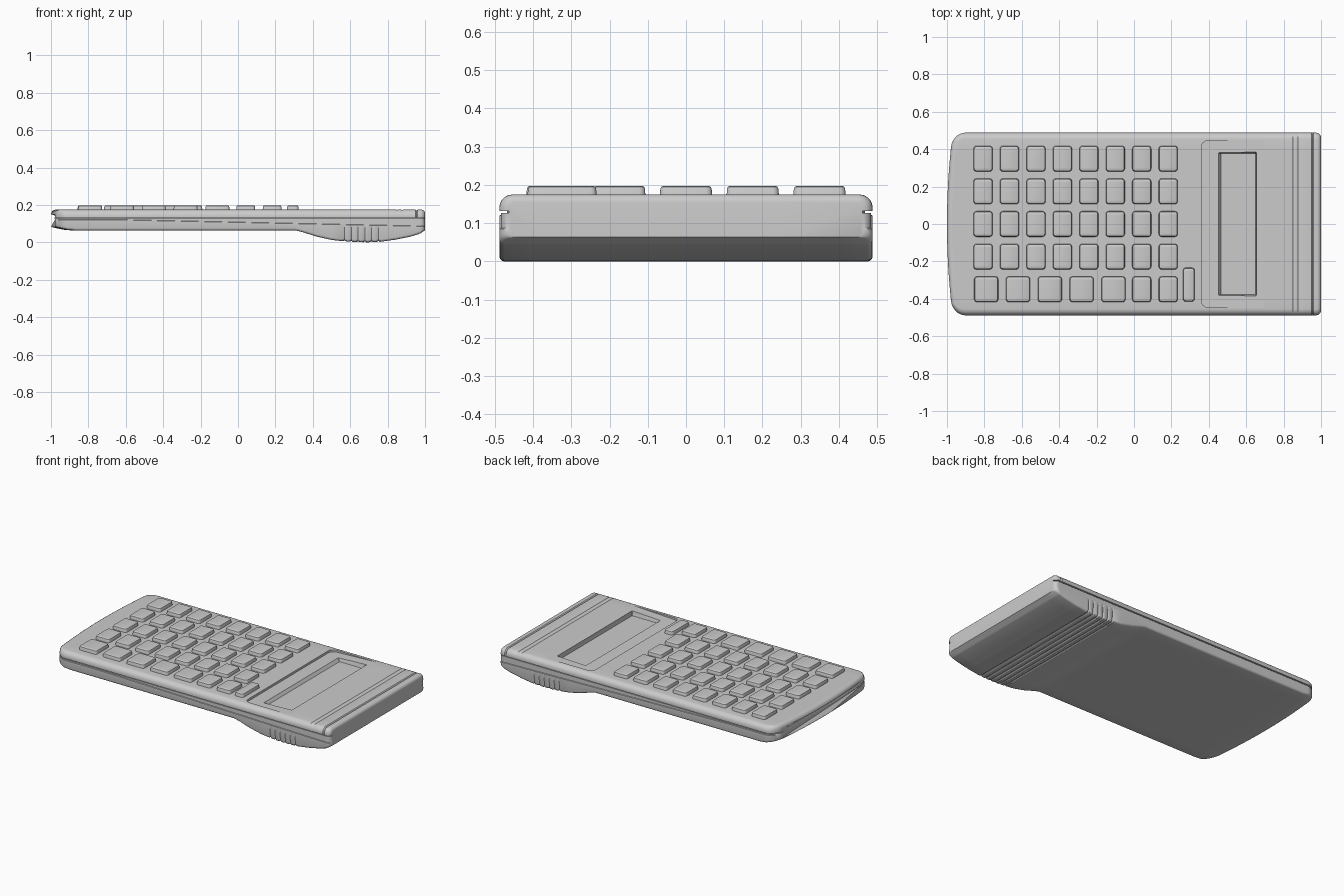
import bpy, bmesh
from math import sin, cos, pi, sqrt

if "Cube" in bpy.data.objects:
    bpy.data.objects.remove(bpy.data.objects["Cube"])

TOP, HALF_W = 0.175, 0.488


def loft(name, loops):
    """Skin a list of equal-length closed loops and cap both ends."""
    bm = bmesh.new()
    rings = [[bm.verts.new(p) for p in loop] for loop in loops]
    n = len(rings[0])
    for a, b in zip(rings, rings[1:]):
        for i in range(n):
            j = (i + 1) % n
            bm.faces.new((a[i], a[j], b[j], b[i]))
    caps = [bm.faces.new(rings[0]), bm.faces.new(rings[-1])]
    bmesh.ops.triangulate(bm, faces=caps, ngon_method='BEAUTY')
    bmesh.ops.recalc_face_normals(bm, faces=bm.faces)
    me = bpy.data.meshes.new(name)
    bm.to_mesh(me)
    bm.free()
    ob = bpy.data.objects.new(name, me)
    bpy.context.collection.objects.link(ob)
    return ob


def rounded_rect(x0, x1, y0, y1, r, z, seg=4):
    """Rounded rectangle loop; z is a function of x."""
    pts = []
    for cx, cy, a0 in ((x1 - r, y1 - r, 0), (x0 + r, y1 - r, 1),
                       (x0 + r, y0 + r, 2), (x1 - r, y0 + r, 3)):
        for k in range(seg + 1):
            a = (a0 + k / seg) * pi / 2
            x, y = cx + r * cos(a), cy + r * sin(a)
            pts.append((x, y, z(x)))
    return pts


def smooth(ob, angle=0.55):
    bpy.ops.object.select_all(action='DESELECT')
    ob.select_set(True)
    bpy.context.view_layer.objects.active = ob
    bpy.ops.object.shade_smooth_by_angle(angle=angle)


# ---- body: cross-sections lofted along x ----
BELLY = [(-1, .083), (-.97, .075), (-.93, .067), (-.88, .063), (.31, .063),
         (.35, .053), (.42, .031), (.5, .013), (.57, .005), (.63, .001),
         (.69, 0), (.76, .003), (.84, .014), (.92, .030), (.97, .045), (1, .064)]
TOP_GROOVES = (.85, .878, .955)
RIBS = [.57 + .036 * i for i in range(6)]


def belly(x):
    for (xa, za), (xb, zb) in zip(BELLY, BELLY[1:]):
        if x <= xb:
            return za + (zb - za) * (x - xa) / (xb - xa)
    return BELLY[-1][1]


def dip(x, places, half, depth):
    return depth * max(0, max(1 - abs(x - g) / half for g in places))


def round_off(d, r):
    """Inset of a quarter-round of radius r at distance d from the end."""
    return r - sqrt(max(0, r * r - (r - d) ** 2)) if d < r else 0


def section(x):
    left, right = x + 1, 1 - x
    w = HALF_W - round_off(left, .075) - round_off(right, .025)
    top = TOP - round_off(left, .025) - round_off(right, .02)
    top -= dip(x, TOP_GROOVES[:2], .005, .003) + dip(x, TOP_GROOVES[2:], .006, .006)
    rib = dip(x, RIBS, .008, .005)
    low = belly(x) + rib
    wu = w - dip(x, TOP_GROOVES[2:], .006, .005)
    wl = w - rib
    r, rb = min(.034, top - .14), .013
    rail = .122 - .035 * max(0, (x + .65) / 1.65)
    # right half: belly corner, cover rail, slot, top corner
    half = [(wl - rb + rb * sin(a * pi / 6), low + rb - rb * cos(a * pi / 6)) for a in range(4)]
    half += [(w, rail - .002), (w - .004, rail), (w - .004, .127),
             (w - .02, .127), (w - .02, .132), (wu, .132)]
    half += [(wu - r + r * cos(a * pi / 10), top - r + r * sin(a * pi / 10)) for a in range(6)]
    n = 14
    yt, yb = half[-1][0], half[0][0]
    loop = half + [(yt - 2 * yt * k / n, top) for k in range(1, n)]
    loop += [(-y, z) for y, z in reversed(half)]
    loop += [(-yb + 2 * yb * k / n, low) for k in range(1, n)]
    # bow the left end outwards
    bow = .026 * max(0, 1 - left / .25)
    return [(x + bow * (y / .45) ** 2, y, z) for y, z in loop]


xs = {round(p[0], 4) for p in BELLY} | {round(-.8 + .1 * i, 4) for i in range(12)}
xs |= {round(-1 + .075 * (1 - cos(k * pi / 14)), 4) for k in range(8)}
xs |= {round(1 - .025 * (1 - cos(k * pi / 10)), 4) for k in range(6)}
for places, h in ((TOP_GROOVES[:2], .005), (TOP_GROOVES[2:], .006), (RIBS, .008)):
    xs |= {round(g + s * h, 4) for g in places for s in (-1, 0, 1)}
body = loft("calculator_body", [section(x) for x in sorted(xs)])


# ---- display: tilted sunken panel, then a deeper window ----
def tilted(x):
    return TOP - .014 * (.69 - x) / .33


panel = loft("panel_cutter", [rounded_rect(.36, .73, -.445, .445, .035, tilted),
                              rounded_rect(.36, .73, -.445, .445, .035, lambda x: .25)])
window = loft("window_cutter", [rounded_rect(.465, .65, -.376, .376, .003, lambda x: .146, 1),
                                rounded_rect(.447, .655, -.384, .384, .003, lambda x: .172, 1),
                                rounded_rect(.447, .655, -.384, .384, .003, lambda x: .25, 1)])
for cutter in (panel, window):
    cutter.hide_render = True
    mod = body.modifiers.new("cut", 'BOOLEAN')
    mod.operation, mod.solver, mod.object = 'DIFFERENCE', 'EXACT', cutter
    bpy.context.view_layer.objects.active = body
    bpy.ops.object.modifier_apply(modifier=mod.name)
    bpy.data.objects.remove(cutter)
smooth(body)


# ---- keys ----
def key(name, cx, cy, w, h):
    loops = []
    for inset, z in ((0, .168), (.002, .190), (.004, .195), (.010, .198)):
        loops.append(rounded_rect(cx - w / 2 + inset, cx + w / 2 - inset,
                                  cy - h / 2 + inset, cy + h / 2 - inset,
                                  .016 - inset * .6, lambda x, z=z: z))
    smooth(loft(name, loops))


for row in range(5):
    y = .349 - .1745 * row
    for col in range(8):
        if row < 4 or col > 5:
            key(f"key_{row}_{col}", -.807 + .1414 * col, y, .103, .138)
for i in range(5):
    key(f"wide_key_{i}", -.79 + .17 * i, -.349, .13, .138)
key("tall_key", .293, -.324, .064, .182)
